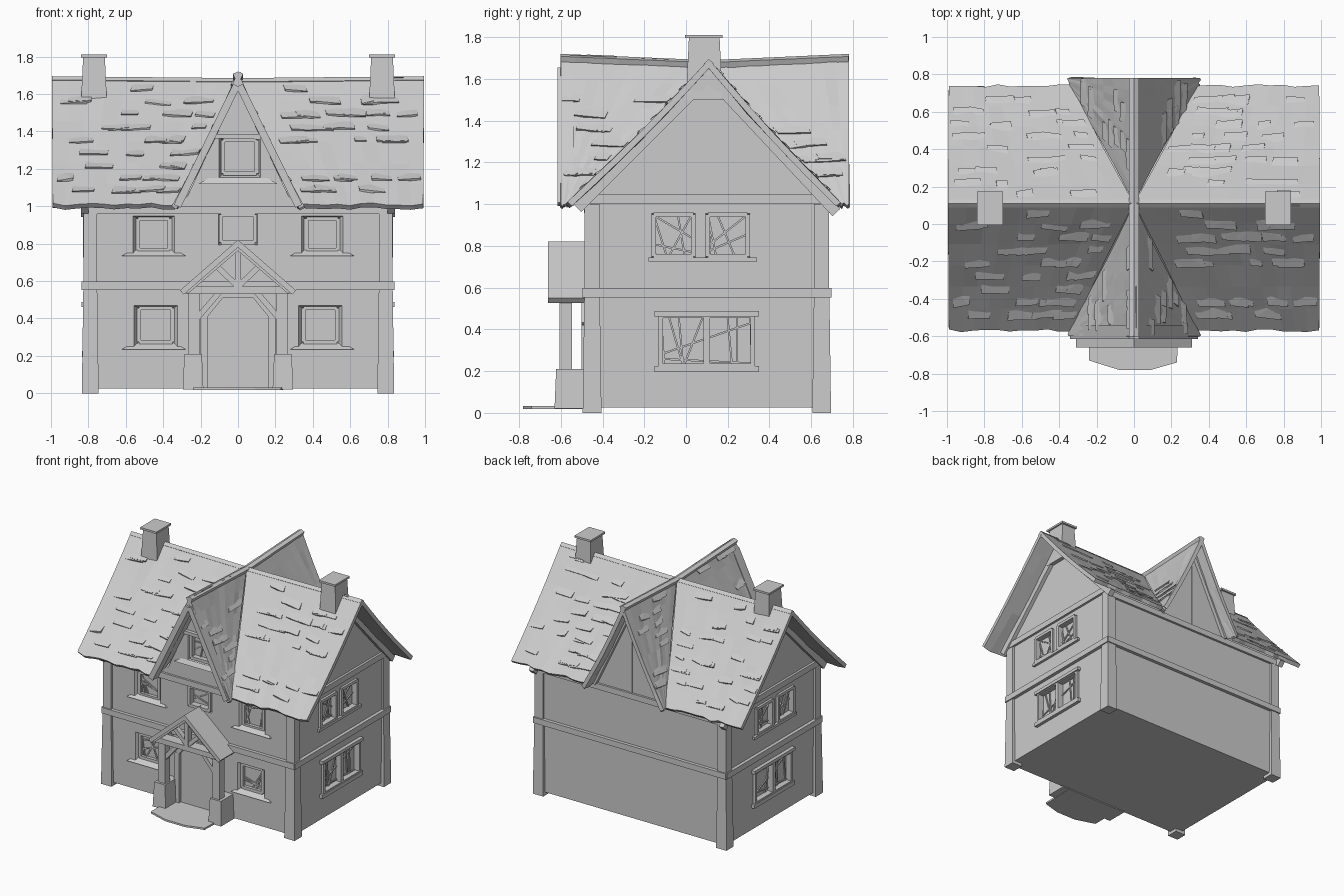
import bpy, bmesh, random
from math import pi, sin
from mathutils import Vector as V

if "Cube" in bpy.data.objects:
    bpy.data.objects.remove(bpy.data.objects["Cube"])

random.seed(4)
rnd = random.uniform
cutters = []


def part(name, hulls):
    """One object made of several convex pieces."""
    bm = bmesh.new()
    for pts in hulls:
        bmesh.ops.convex_hull(bm, input=[bm.verts.new(p) for p in pts])
    bmesh.ops.dissolve_limit(bm, angle_limit=0.01, verts=bm.verts, edges=bm.edges)
    bmesh.ops.recalc_face_normals(bm, faces=bm.faces)
    me = bpy.data.meshes.new(name)
    bm.to_mesh(me)
    ob = bpy.data.objects.new(name, me)
    bpy.context.collection.objects.link(ob)
    return ob


def box(x0, x1, y0, y1, z0, z1, t=0.0):
    """Box corners; t insets the top."""
    return [(x, y, z) for z, k in ((z0, 0), (z1, t))
            for x in (x0 + k, x1 - k) for y in (y0 + k, y1 - k)]


# wall faces: (along, outward, height) -> world
FACES = {
    "front": lambda a, o, z: (a, -0.47 - o, z),
    "back": lambda a, o, z: (a, 0.67 + o, z),
    "right": lambda a, o, z: (0.81 + o, a, z),
    "left": lambda a, o, z: (-0.81 - o, a, z),
}


def on(face, pts):
    return [FACES[face](*p) for p in pts]


def bar(p, q, w, o0, o1):
    """Timber from p to q on a wall, width w, depth o0..o1."""
    p, q = V(p), V(q)
    d = (q - p).normalized()
    n = V((-d.y, d.x)) * w / 2
    return [(e.x + s * n.x, o, e.y + s * n.y) for e in (p, q) for s in (-1, 1) for o in (o0, o1)]


def window(name, face, c, z, w, h, depth=0.04, splay=0.04, out=0.0, mullions=0):
    a0, a1, z0, z1 = c - w / 2, c + w / 2, z - h / 2, z + h / 2
    cutters.append(on(face, [(a, o, b) for o, k in ((0.02, splay), (-depth, 0))
                             for a in (a0 - k, a1 + k) for b in (z0 - k, z1 + k / 2)]))
    f = []
    edges = [((a0, z0), (a1, z0)), ((a0, z1), (a1, z1)), ((a0, z0), (a0, z1)), ((a1, z0), (a1, z1))]
    for p, q in edges:
        f.append(bar(p, q, 0.022, -depth - 0.005, out))
    for i in range(mullions):
        m = a0 + w * (i + 1) / (mullions + 1)
        f.append(bar((m, z0), (m, z1), 0.03, -depth - 0.005, out))
    # crooked leading
    for i in range(4 * (mullions + 1)):
        p = (rnd(a0, a1), z0)
        q = (min(max(p[0] + rnd(-0.12, 0.12), a0), a1), z1)
        f.append(bar(p, q, 0.009, -depth - 0.005, -depth + 0.008))
    for i in range(2):
        f.append(bar((a0, rnd(z0, z1)), (a1, rnd(z0, z1)), 0.009, -depth - 0.005, -depth + 0.008))
    part(name, [on(face, p) for p in f])


def roof(name, a, b, c, d, shingles=0, thick=0.03, nu=10, nv=6):
    """Roof slope: ridge a-b, eave c-d, with raised shingles."""
    a, b, c, d = V(a), V(b), V(c), V(d)
    if (b - a).cross(c - a).z < 0:
        a, b, c, d = b, a, d, c
    n = (d - c).cross(c - a) if (b - a).length < 0.01 else (b - a).cross(c - a)
    n.normalize()

    def P(u, v, h=0.0):
        return a.lerp(b, u).lerp(c.lerp(d, u), v) + n * (h - 0.012 * sin(pi * v) * min(1, shingles))

    bm = bmesh.new()
    g = []
    for j in range(nv + 1):
        row = []
        for i in range(nu + 1):
            v = j / nv + (rnd(-0.012, 0.012) if j == nv and shingles else 0)
            h = rnd(-0.004, 0.004) if 0 < j < nv and 0 < i < nu and shingles else 0
            row.append(bm.verts.new(P(i / nu, v, h)))
        g.append(row)
    for j in range(nv):
        for i in range(nu):
            bm.faces.new((g[j][i], g[j][i + 1], g[j + 1][i + 1], g[j + 1][i]))
    me = bpy.data.meshes.new(name)
    bm.to_mesh(me)
    ob = bpy.data.objects.new(name, me)
    bpy.context.collection.objects.link(ob)
    m = ob.modifiers.new("thickness", 'SOLIDIFY')
    m.thickness, m.offset = thick, -1
    tiles = []
    for k in range(shingles):
        v = random.randint(1, 9) / 10 + rnd(-0.01, 0.01)
        length = (P(1, v) - P(0, v)).length
        du = rnd(0.06, 0.16) / length
        if du > 0.8:
            continue
        u = rnd(0.01, 0.99 - du)
        dv = 0.1
        tilt = rnd(-0.012, 0.012)
        tiles.append([P(u, v - dv, -0.012), P(u + du, v - dv, -0.012), P(u, v, -0.012), P(u + du, v, -0.012),
                      P(u, v + tilt, 0.01), P(u + du, v - tilt, 0.01)])
    if tiles:
        part(name + "_shingles", tiles)


# windows: front, sides, gable
for s, tag in ((-1, "left"), (1, "right")):
    window("upper_window_" + tag, "front", s * 0.45, 0.85, 0.17, 0.17, out=-0.015)
    window("lower_window_" + tag, "front", s * 0.44, 0.365, 0.18, 0.18, out=-0.015)
    for i, y in enumerate((-0.06, 0.20)):
        window(f"{tag}_side_upper_window_{i}", tag, y, 0.85, 0.19, 0.2, 0.025, 0.02, 0.018)
    window(f"{tag}_side_lower_window", tag, 0.1, 0.345, 0.44, 0.24, 0.025, 0.015, 0.02, 1)
    part(f"{tag}_side_sills", [on(tag, bar((-0.18, 0.735), (0.34, 0.735), 0.02, 0, 0.02)),
                               on(tag, bar((-0.15, 0.21), (0.35, 0.21), 0.03, 0, 0.025)),
                               on(tag, bar((-0.15, 0.475), (0.35, 0.475), 0.025, 0, 0.028))])
    # sloping sills under front windows
    part("front_sills_" + tag, [
        on("front", [(s * 0.45 + k * a, o, z + dz) for k in (-1, 1)
                     for a, o, dz in ((0.12, -0.02, 0), (0.17, 0.018, -0.03), (0.17, -0.02, -0.03))])
        for z in (0.765, 0.265)])
window("upper_window_middle", "front", 0, 0.88, 0.18, 0.15, splay=0.02, out=0.01)
window("gable_window", "front", 0.01, 1.265, 0.18, 0.18, splay=0.03, out=0.0)
part("gable_window_hood", [on("front", bar((-0.13, 1.375), (0.12, 1.37), 0.025, -0.02, 0.03))])
part("gable_sill", [on("front", [(k * a, o, z) for k in (-1, 1)
                    for a, o, z in ((0.15, 0, 1.155), (0.21, 0.02, 1.12), (0.21, 0, 1.12))])])

# walls and attic blocks, with window recesses cut in
walls = part("walls", [box(-0.81, 0.81, -0.47, 0.67, 0.025, 1.0)])
attic = part("side_gable_walls", [[(x, y, z) for x in (-0.81, 0.81) for y, z in
             ((-0.47, 0.99), (-0.47, 1.05), (0.11, 1.635), (0.67, 1.03), (0.67, 0.99))]])
cross = part("cross_gable_walls", [[(x, y, z) for y in (-0.472, 0.672)
             for x, z in ((-0.3, 0.99), (0.3, 0.99), (0, 1.635))]])
cutter = part("window_cutter", cutters)
for ob in (walls, cross):
    m = ob.modifiers.new("recess", 'BOOLEAN')
    m.operation, m.object, m.solver = 'DIFFERENCE', cutter, 'EXACT'
deps = bpy.context.evaluated_depsgraph_get()
for ob in (walls, cross):
    me = bpy.data.meshes.new_from_object(ob.evaluated_get(deps))
    ob.modifiers.clear()
    ob.data = me
bpy.data.objects.remove(cutter)

# corner posts flaring at the foot, and floor beams
posts = []
for sx in (-1, 1):
    for x0, y0 in ((sx * 0.79, -0.45), (sx * 0.79, 0.65)):
        posts += [box(x0 - 0.045, x0 + 0.045, y0 - 0.045, y0 + 0.045, 0.0, 0.57, 0.008),
                  box(x0 - 0.036, x0 + 0.036, y0 - 0.036, y0 + 0.036, 0.55, 1.0)]
part("corner_posts", posts)
beams = []
for face, a0, a1 in (("front", -0.83, 0.83), ("back", -0.83, 0.83), ("left", -0.49, 0.69), ("right", -0.49, 0.69)):
    beams.append(on(face, bar((a0, 0.575), (a1, 0.575), 0.045, -0.02, 0.026)))
    top = 1.025 if face in ("left", "right") else 0.98
    beams.append(on(face, bar((a0 + 0.02, top), (a1 - 0.02, top), 0.045, -0.02, 0.018)))
part("floor_beams", beams)
part("side_gable_timbers", [on(f, bar(p, (0.11, 1.61), 0.05, -0.01, 0.03))
                            for f in ("left", "right") for p in ((-0.52, 0.98), (0.72, 0.96))])
part("front_gable_boards", [on("front", bar((s * 0.325, 1.0), (s * 0.008, 1.645), 0.04, 0.07, 0.145)) for s in (-1, 1)])
part("back_gable_boards", [on("back", bar((s * 0.31, 1.0), (s * 0.005, 1.63), 0.035, 0.0, 0.03)) for s in (-1, 1)])
part("gable_king_posts", [on("front", bar((0.015, 1.4), (0.015, 1.6), 0.02, -0.01, 0.008)),
                          on("back", bar((0, 1.0), (0, 1.6), 0.02, -0.01, 0.008))])

# main roof slopes, split along the valleys, and the cross gable slopes
for s, tag in ((-1, "left"), (1, "right")):
    for ye, yg, side in ((-0.57, -0.6, "front"), (0.74, 0.78, "back")):
        roof(f"main_roof_{side}_{tag}", (s * 0.995, 0.11, 1.695), (0, 0.11, 1.685),
             (s * 0.99, ye, 1.01), (s * 0.335, ye, 1.01), 34)
        roof(f"cross_roof_{side}_{tag}", (0, yg, 1.72), (0, 0.11, 1.69),
             (s * 0.355, yg, 1.0), (s * 0.345, ye - 0.02 * (1 if ye > 0 else -1), 1.0), 12)
    # chimney
    part("chimney_" + tag, [box(s * 0.77 - 0.072, s * 0.77 + 0.072, 0.0, 0.175, 1.5, 1.8, 0.014),
                            box(s * 0.77 - 0.07, s * 0.77 + 0.07, -0.005, 0.175, 1.795, 1.81)])
    # porch roof, posts and plinths
    roof("porch_roof_" + tag, (0, -0.66, 0.82), (0, -0.46, 0.82),
         (s * 0.31, -0.66, 0.55), (s * 0.31, -0.46, 0.55), 0, 0.03, 1, 1)
    part("porch_plinth_" + tag, [box(s * 0.24 - 0.055, s * 0.24 + 0.055, -0.63, -0.46, 0.02, 0.21, 0.008)])
    part("porch_post_" + tag, [box(s * 0.235 - 0.03, s * 0.235 + 0.03, -0.605, -0.545, 0.2, 0.55)])
    part("porch_brace_" + tag, [on("front", bar((s * 0.22, 0.40), (s * 0.1, 0.54), 0.03, 0.09, 0.13)),
                                on("front", bar((0, 0.57), (s * 0.12, 0.685), 0.03, 0.12, 0.16)),
                                on("front", bar((s * 0.28, 0.545), (0, 0.785), 0.035, 0.12, 0.18))])
part("porch_truss", [on("front", bar((-0.28, 0.55), (0.28, 0.55), 0.04, 0.08, 0.165)),
                     on("front", bar((0, 0.55), (0, 0.78), 0.03, 0.12, 0.165))]
     + [box(s * 0.25 - 0.025, s * 0.25 + 0.025, -0.62, -0.46, 0.53, 0.57) for s in (-1, 1)])

# arched door with timber surround
arch = [(-0.18, 0.03), (-0.18, 0.42), (-0.09, 0.53), (0.09, 0.53), (0.18, 0.42), (0.18, 0.03)]
part("door", [on("front", [(a, o, z) for a, z in arch for o in (-0.01, 0.006)])])
part("door_frame", [on("front", bar(p, q, 0.04, -0.01, 0.03)) for p, q in zip(arch, arch[1:])])
part("doorstep", [[(x, y, z) for z in (0.018, 0.032) for x, y in
     ((-0.24, -0.46), (0.24, -0.46), (0.23, -0.74), (0.09, -0.78), (-0.08, -0.78), (-0.24, -0.73))]])
